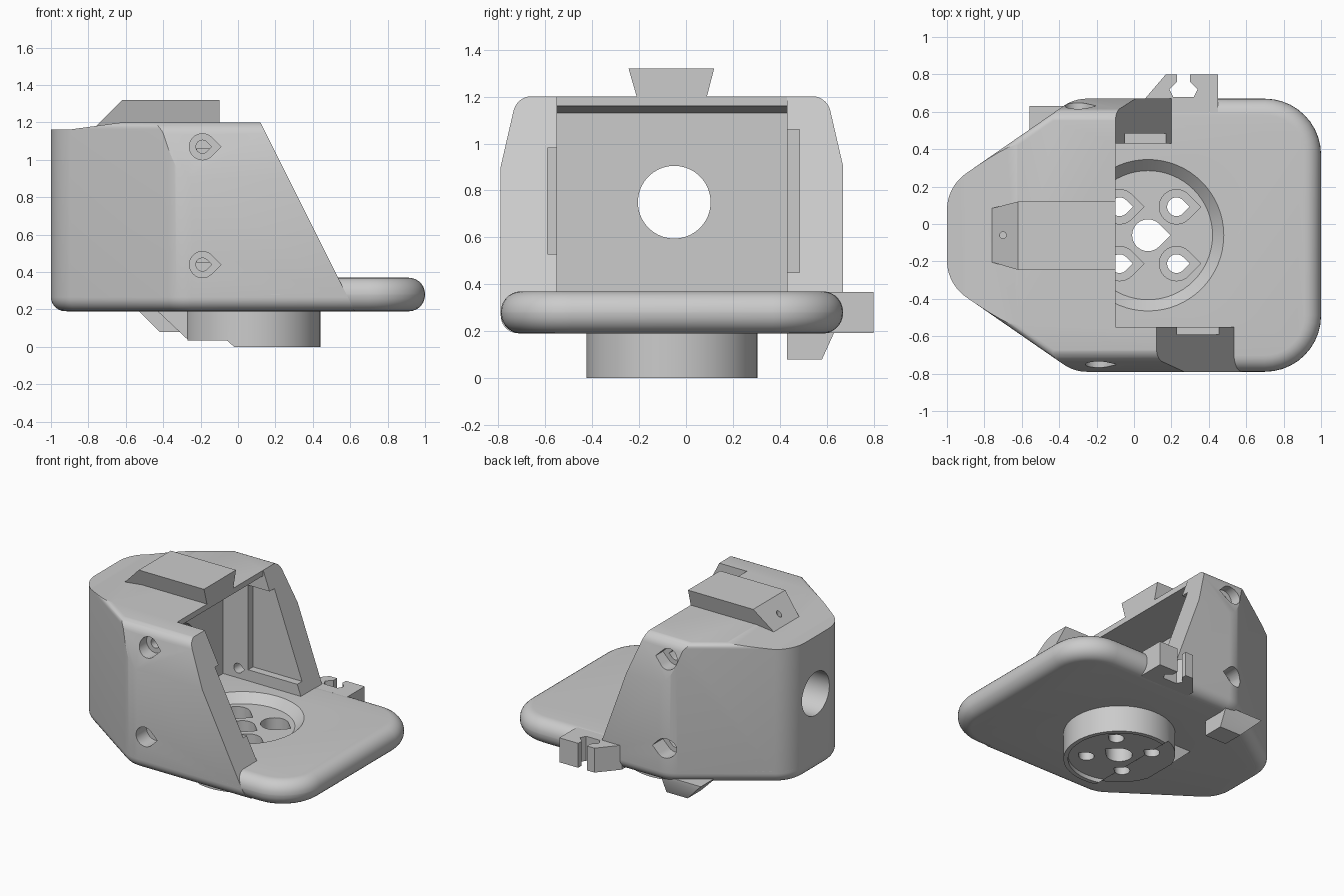
import bpy, bmesh, math
from mathutils import Vector

cube = bpy.data.objects.get("Cube")
if cube:
    bpy.data.objects.remove(cube, do_unlink=True)

grey = bpy.data.materials.new("plain grey")
grey.use_nodes = True
COLOUR = (0.6, 0.6, 0.6, 1)
grey.diffuse_color = COLOUR
grey.node_tree.nodes["Principled BSDF"].inputs["Base Color"].default_value = COLOUR

AXES = {"x": lambda u, v, w: (w, u, v),
        "y": lambda u, v, w: (u, w, v),
        "z": lambda u, v, w: (u, v, w)}


def rounded(corners, steps=10):
    """Polygon from (u, v, radius) corners, each replaced by an arc."""
    pts = []
    for i, (u, v, r) in enumerate(corners):
        p = Vector((u, v))
        if r == 0:
            pts.append(p)
            continue
        a = (Vector(corners[i - 1][:2]) - p).normalized()
        b = (Vector(corners[(i + 1) % len(corners)][:2]) - p).normalized()
        half = a.angle(b) / 2
        centre = p + (a + b).normalized() * r / math.sin(half)
        start = (p + a * r / math.tan(half) - centre).normalized()
        end = (p + b * r / math.tan(half) - centre).normalized()
        for k in range(steps + 1):
            pts.append(centre + start.slerp(end, k / steps) * r)
    return pts


def circle(u, v, r, n=64):
    return [(u + r * math.cos(t * math.tau / n), v + r * math.sin(t * math.tau / n)) for t in range(n)]


def teardrop(u, v, r, n=24):
    """Round hole with a point towards +u."""
    arc = [math.pi / 4 + k / n * math.pi * 1.5 for k in range(n + 1)]
    return [(u + r * math.cos(t), v + r * math.sin(t)) for t in arc] + [(u + r * math.sqrt(2), v)]


def prism(name, pts, lo, hi, axis="z", bevel_lo=0, bevel_hi=0, top_pts=None):
    """Extrude a profile along an axis, optionally rounding either rim."""
    bm = bmesh.new()
    put = AXES[axis]
    low = [bm.verts.new(put(u, v, lo)) for u, v in pts]
    high = [bm.verts.new(put(u, v, hi)) for u, v in (top_pts or pts)]
    bottom = bm.faces.new(low)
    top = bm.faces.new(high)
    n = len(low)
    for i in range(n):
        j = (i + 1) % n
        bm.faces.new((low[i], low[j], high[j], high[i]))
    bmesh.ops.recalc_face_normals(bm, faces=bm.faces)
    rims = [(list(bottom.edges), bevel_lo), (list(top.edges), bevel_hi)]
    for rim, width in rims:
        if width:
            bmesh.ops.bevel(bm, geom=rim, offset=width, offset_type="OFFSET",
                            segments=7, profile=0.5, affect="EDGES")
    mesh = bpy.data.meshes.new(name)
    bm.to_mesh(mesh)
    bm.free()
    ob = bpy.data.objects.new(name, mesh)
    bpy.context.collection.objects.link(ob)
    mesh.materials.append(grey)
    return ob


def box(name, x, y, z):
    return prism(name, [(x[0], y[0]), (x[1], y[0]), (x[1], y[1]), (x[0], y[1])], *z)


def combine(ob, tools, operation="DIFFERENCE"):
    for tool in tools:
        mod = ob.modifiers.new("shape", "BOOLEAN")
        mod.operation = operation
        mod.solver = "EXACT"
        mod.object = tool
        bpy.context.view_layer.objects.active = ob
        bpy.ops.object.modifier_apply(modifier=mod.name)
        bpy.data.objects.remove(tool, do_unlink=True)


# Shared footprint
MID = -0.06
footprint = rounded([(-1, -0.32, 0.24), (-0.32, -0.79, 0.22), (1, -0.79, 0.3),
                     (1, 0.67, 0.3), (-0.32, 0.67, 0.22), (-1, 0.2, 0.24)])

# Housing with leaning upper sides
housing = prism("housing", footprint, 0.191, 1.2, "z", 0.075, 0.035)
combine(housing, [prism("side_envelope", rounded(
    [(-0.998, 0, 0), (0.878, 0, 0), (0.601, 1.202, 0.08), (-0.721, 1.202, 0.08)]), -2, 2, "x")], "INTERSECT")

cutters = [
    # open cavity, front wall slope, back wall slope, dipped roof end
    prism("cavity", [(-0.42, 0), (-0.42, 1.13), (-0.1, 1.16), (-0.1, 2), (2, 2), (2, 0)], -0.55, 0.43, "y"),
    prism("front_slope", [(-0.28, 2), (0.72, 0), (2, 0), (2, 2)], -2, -0.5, "y"),
    prism("back_slope", [(-0.389, 2), (0.334, 0), (2, 0), (2, 2)], 0.4, 2, "y"),
    prism("roof_dip", [(-1.2, 1.165), (-0.9, 1.162), (-0.6, 1.203), (-0.6, 1.4), (-1.2, 1.4)], -2, 2, "y"),
    # wall grooves and the round rear opening
    box("back_groove", (-0.22, 1), (0.4, 0.485), (0.45, 1.06)),
    box("front_groove", (-0.1, 1), (-0.59, -0.5), (0.53, 0.98)),
    prism("rear_opening", circle(-0.05, 0.75, 0.155), -1.5, -0.3, "x"),
]
for z in (0.44, 1.07):
    cutters += [prism("front_bore", teardrop(-0.19, z, 0.07), -1, -0.67, "y"),
                prism("front_hole", teardrop(-0.19, z, 0.035), -0.8, -0.5, "y"),
                prism("back_bore", teardrop(-0.3, z, 0.07), 0.55, 1, "y"),
                prism("back_hole", teardrop(-0.3, z, 0.035), 0.4, 0.8, "y")]
combine(housing, cutters)

# Base plate with hub beneath
HUB = 0.075
plate = prism("base_plate", footprint, 0.19, 0.37, "z", 0.088, 0.088)
hub = prism("hub", circle(HUB, MID, 0.365), 0, 0.25)
combine(hub, [
    prism("hub_recess", circle(HUB, MID, 0.335), -0.1, 0.03),
    prism("hub_step", [(-0.01, -0.1), (-0.02, 0), (-0.06, 0.035), (-0.5, 0.035), (-0.5, -0.1)], -1, 1, "y"),
    box("hub_flat", (-0.5, -0.27), (-1, 1), (-0.1, 0.5))])
combine(plate, [hub], "UNION")
plate_cuts = [prism("seat", circle(HUB, MID, 0.345), 0.31, 0.371, top_pts=circle(HUB, MID, 0.406)),
              prism("centre_hole", teardrop(HUB, MID, 0.085), -0.1, 0.5)]
for sx in (-1, 1):
    for sy in (-1, 1):
        x, y = HUB + sx * 0.152, MID + sy * 0.152
        plate_cuts += [prism("screw_bore", teardrop(x, y, 0.092), 0.12, 0.5),
                       prism("screw_hole", teardrop(x, y, 0.05), -0.1, 0.3)]
combine(plate, plate_cuts)

# Gusset behind the hub
gusset = prism("hub_gusset", [(-0.44, 0.2), (-0.27, 0.04), (-0.26, 0.04), (-0.26, 0.2)], MID - 0.12, MID + 0.12, "y")

# Tapered hook under the back edge
hook = prism("hook", [(0.43, 0.08), (0.58, 0.08), (0.63, 0.19), (0.63, 0.22), (0.43, 0.22)], -0.56, -0.25, "x")
combine(hook, [prism("hook_slope", [(-0.6, 0.26), (-0.42, 0.08), (-0.42, 0), (-0.6, 0)], 0, 1, "y")])

# Slotted cable clip on the back edge
clip = prism("cable_clip", [(0.05, 0.66), (0.17, 0.8), (0.23, 0.8), (0.23, 0.76), (0.19, 0.72), (0.21, 0.68),
                            (0.32, 0.68), (0.34, 0.72), (0.3, 0.76), (0.3, 0.8), (0.45, 0.8), (0.45, 0.6),
                            (0.05, 0.6)], 0.192, 0.368)

# Dovetail rail on the roof
rail = prism("dovetail_rail", [(-0.2, 1.165), (0.08, 1.165), (0.12, 1.32), (-0.245, 1.32)], -0.8, -0.1, "x")
combine(rail, [
    prism("rail_slope", [(-0.9, 1.04), (-0.57, 1.37), (-0.9, 1.37)], -1, 1, "y"),
    prism("rail_pin_hole", circle(-0.7, MID, 0.018, 16), 1.19, 1.5)])

# Smooth curved surfaces, keep hard edges
for ob in (housing, plate, gusset, hook, clip, rail):
    bpy.ops.object.select_all(action="DESELECT")
    ob.select_set(True)
    bpy.context.view_layer.objects.active = ob
    bpy.ops.object.shade_smooth_by_angle(angle=math.radians(25))
